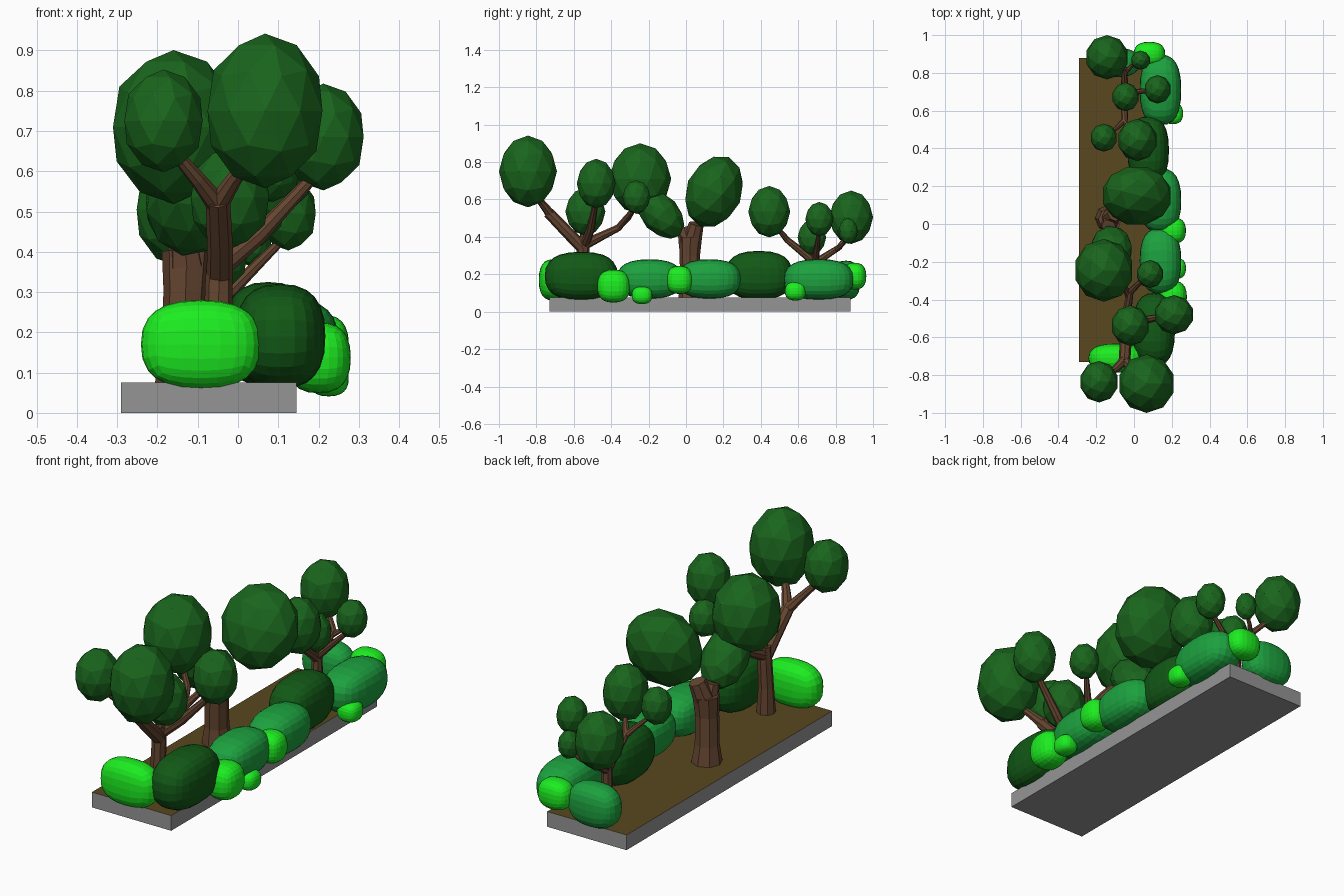
import bpy, bmesh
from mathutils import Matrix, Euler, Vector


def material(name, rgb):
    m = bpy.data.materials.new(name)
    m.diffuse_color = (*rgb, 1)
    return m


LEAF = material("leaf_green", (0.01, 0.13, 0.012))
DARK = material("bush_dark", (0.006, 0.10, 0.008))
MID = material("bush_medium", (0.012, 0.36, 0.05))
BRIGHT = material("bush_bright", (0.012, 0.85, 0.015))
BARK = material("bark", (0.13, 0.06, 0.03))
SOIL = material("soil", (0.10, 0.065, 0.014))
STONE = material("stone", (0.3, 0.3, 0.3))


def finish(name, bm, *mats):
    me = bpy.data.meshes.new(name)
    bm.normal_update()
    bm.to_mesh(me)
    bm.free()
    for m in mats:
        me.materials.append(m)
    ob = bpy.data.objects.new(name, me)
    bpy.context.collection.objects.link(ob)
    return ob


def crown(name, centre, size, turn=(0, 0, 0)):
    # faceted leaf ball
    bm = bmesh.new()
    bmesh.ops.create_icosphere(bm, subdivisions=2, radius=1.02)
    mat = (Matrix.Translation(centre) @ Euler(turn).to_matrix().to_4x4()
           @ Matrix.Diagonal((*size, 1)))
    bm.transform(mat)
    finish(name, bm, LEAF)


def bush(name, mat, centre, size):
    # rounded box: cube grid pushed out to a superellipsoid
    bm = bmesh.new()
    bmesh.ops.create_cube(bm, size=2)
    bmesh.ops.subdivide_edges(bm, edges=bm.edges[:], cuts=5, use_grid_fill=True)
    p = 2.5
    for v in bm.verts:
        v.co /= sum(abs(c) ** p for c in v.co) ** (1 / p)
    bm.transform(Matrix.Translation(centre) @ Matrix.Diagonal((*size, 1)))
    finish(name, bm, mat)


def limb(name, points, sides=8):
    # tapered tube through (x, y, z, radius) points
    bm = bmesh.new()
    pts = [Vector(p[:3]) for p in points]
    rings = []
    for i, p in enumerate(pts):
        d = pts[min(i + 1, len(pts) - 1)] - pts[max(i - 1, 0)]
        rot = Vector((0, 0, 1)).rotation_difference(d.normalized()).to_matrix()
        ring = bmesh.ops.create_circle(bm, segments=sides, radius=points[i][3])["verts"]
        for v in ring:
            v.co = rot @ v.co + p
        rings.append(ring)
    for a, b in zip(rings, rings[1:]):
        for k in range(sides):
            n = (k + 1) % sides
            bm.faces.new((a[k], a[n], b[n], b[k]))
    bm.faces.new(rings[0][::-1])
    bm.faces.new(rings[-1])
    bmesh.ops.recalc_face_normals(bm, faces=bm.faces[:])
    finish(name, bm, BARK)


# planter slab with soil on top
bm = bmesh.new()
bmesh.ops.create_cube(bm, size=1)
bm.transform(Matrix.Translation((-0.0725, 0.075, 0.0375)) @ Matrix.Diagonal((0.435, 1.61, 0.075, 1)))
bm.normal_update()
for f in bm.faces:
    f.material_index = int(f.normal.z > 0.5)
finish("planter_slab", bm, STONE, SOIL)

# leaf crowns
crowns = [
    ((0.067, -0.845, 0.75), (0.147, 0.152, 0.188)),
    ((-0.185, -0.835, 0.725), (0.1, 0.108, 0.125)),
    ((0.212, -0.48, 0.685), (0.103, 0.102, 0.13)),
    ((-0.02, -0.538, 0.535), (0.1, 0.105, 0.125)),
    ((-0.16, -0.245, 0.71), (0.155, 0.163, 0.187)),
    ((-0.12, -0.135, 0.52), (0.11, 0.10, 0.15), (0.75, 0, 0)),
    ((0.085, -0.265, 0.613), (0.07, 0.073, 0.088)),
    ((0.015, 0.15, 0.642), (0.185, 0.147, 0.197), (-0.4, 0, 0)),
    ((0.018, 0.445, 0.535), (0.103, 0.11, 0.135)),
    ((-0.16, 0.457, 0.52), (0.07, 0.073, 0.09)),
    ((-0.143, 0.883, 0.505), (0.112, 0.115, 0.14)),
    ((0.125, 0.713, 0.495), (0.07, 0.074, 0.09)),
    ((-0.045, 0.673, 0.397), (0.07, 0.075, 0.092)),
    ((0.035, 0.867, 0.432), (0.05, 0.05, 0.068)),
]
for i, c in enumerate(crowns):
    crown(f"leaf_crown_{i + 1}", *c)

# hedge bushes
bushes = [
    (BRIGHT, (-0.092, -0.71, 0.17), (0.149, 0.077, 0.11)),
    (DARK, (0.105, -0.56, 0.19), (0.112, 0.195, 0.13)),
    (BRIGHT, (0.2, -0.387, 0.137), (0.08, 0.088, 0.088)),
    (BRIGHT, (0.225, -0.235, 0.088), (0.05, 0.055, 0.047)),
    (MID, (0.14, -0.195, 0.175), (0.11, 0.175, 0.105)),
    (BRIGHT, (0.205, -0.035, 0.17), (0.07, 0.07, 0.075)),
    (MID, (0.14, 0.125, 0.175), (0.11, 0.17, 0.105)),
    (DARK, (0.075, 0.39, 0.195), (0.11, 0.18, 0.13)),
    (MID, (0.14, 0.71, 0.173), (0.11, 0.187, 0.108)),
    (BRIGHT, (0.205, 0.585, 0.11), (0.055, 0.056, 0.05)),
    (BRIGHT, (0.082, 0.9, 0.19), (0.083, 0.064, 0.072)),
    (MID, (-0.1, 0.855, 0.168), (0.13, 0.078, 0.105)),
]
for i, b in enumerate(bushes):
    bush(f"bush_{i + 1}", *b)

# front tree
limb("front_trunk", [(-0.05, -0.555, 0.07, 0.045), (-0.05, -0.555, 0.2, 0.036),
                     (-0.047, -0.55, 0.33, 0.034), (-0.045, -0.55, 0.4, 0.03)])
limb("front_bough", [(-0.045, -0.55, 0.34, 0.033), (-0.045, -0.63, 0.42, 0.032), (-0.05, -0.735, 0.53, 0.03)])
limb("front_bough_right", [(-0.055, -0.715, 0.51, 0.028), (-0.01, -0.77, 0.58, 0.02), (0.04, -0.82, 0.64, 0.015)])
limb("front_bough_left", [(-0.045, -0.715, 0.51, 0.028), (-0.1, -0.77, 0.58, 0.02), (-0.16, -0.81, 0.65, 0.015)])
limb("side_bough", [(-0.045, -0.54, 0.36, 0.026), (0.05, -0.51, 0.44, 0.022), (0.2, -0.48, 0.6, 0.014)])
limb("rear_bough", [(-0.045, -0.54, 0.36, 0.028), (-0.035, -0.45, 0.405, 0.023),
                    (-0.02, -0.36, 0.45, 0.019), (0.06, -0.28, 0.55, 0.012)])
limb("rear_bough_left", [(-0.03, -0.38, 0.435, 0.018), (-0.06, -0.31, 0.5, 0.016), (-0.14, -0.25, 0.6, 0.012)])
limb("inner_bough", [(-0.047, -0.55, 0.36, 0.025), (-0.03, -0.54, 0.47, 0.016)])

# middle tree with a forked stump
limb("middle_trunk", [(-0.135, 0.03, 0.07, 0.072), (-0.135, 0.027, 0.16, 0.057),
                      (-0.13, 0.02, 0.3, 0.055), (-0.127, 0.024, 0.40, 0.062)])
limb("middle_fork_front", [(-0.127, 0.01, 0.37, 0.05), (-0.135, -0.01, 0.45, 0.036)])
limb("middle_fork_rear", [(-0.127, 0.03, 0.37, 0.052), (-0.10, 0.055, 0.47, 0.04)])

# rear tree
limb("rear_trunk", [(-0.05, 0.69, 0.07, 0.034), (-0.05, 0.69, 0.18, 0.027), (-0.05, 0.69, 0.31, 0.024)])
limb("rear_tree_front_bough", [(-0.05, 0.69, 0.26, 0.023), (-0.05, 0.62, 0.32, 0.02),
                               (-0.05, 0.54, 0.385, 0.017), (0.0, 0.48, 0.46, 0.011)])
limb("rear_tree_front_twig", [(-0.05, 0.55, 0.375, 0.016), (-0.09, 0.51, 0.42, 0.012), (-0.15, 0.465, 0.48, 0.009)])
limb("rear_tree_back_bough", [(-0.05, 0.69, 0.26, 0.022), (-0.05, 0.75, 0.3, 0.018),
                              (-0.05, 0.82, 0.345, 0.016), (-0.12, 0.87, 0.42, 0.011)])
limb("rear_tree_back_twig", [(-0.05, 0.8, 0.33, 0.014), (-0.01, 0.84, 0.36, 0.01), (0.03, 0.865, 0.4, 0.008)])
limb("rear_tree_side_bough", [(-0.05, 0.69, 0.27, 0.02), (0.02, 0.7, 0.34, 0.015), (0.12, 0.713, 0.44, 0.01)])
